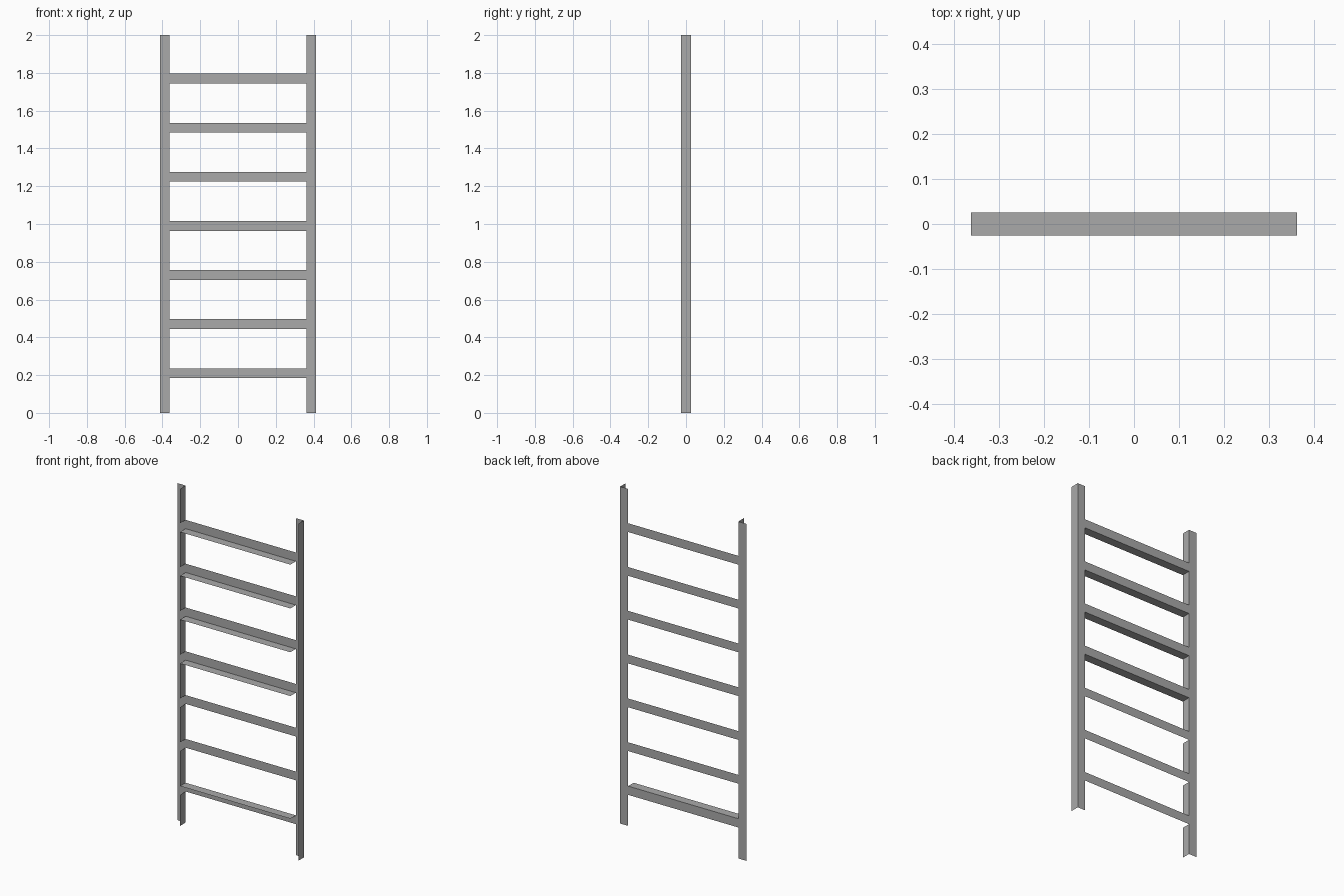
import bpy
import bmesh

cube = bpy.data.objects.get("Cube")
if cube:
    bpy.data.objects.remove(cube, do_unlink=True)

# Main dimensions
HEIGHT = 2.0
OUTER = 0.414            # half width over the rails
LEG = 0.052              # leg width of the angle section
INNER = OUTER - LEG
BACK, FRONT = LEG / 2, -LEG / 2
FIRST, PITCH, COUNT = 0.184, 0.26, 7
RUNGS = [(FIRST + PITCH * i, FIRST + PITCH * i + LEG) for i in range(COUNT)]

steel = bpy.data.materials.new("grey_steel")
steel.use_nodes = True
GREY = (0.40, 0.40, 0.40, 1.0)
steel.diffuse_color = GREY
steel.node_tree.nodes["Principled BSDF"].inputs["Base Color"].default_value = GREY


def sheet_object(name, quads):
    """Make one thin sheet part from welded four-cornered panels."""
    bm = bmesh.new()
    for corners in quads:
        bm.faces.new([bm.verts.new(c) for c in corners])
    bmesh.ops.remove_doubles(bm, verts=bm.verts[:], dist=1e-5)
    mesh = bpy.data.meshes.new(name)
    bm.to_mesh(mesh)
    bm.free()
    mesh.materials.append(steel)
    obj = bpy.data.objects.new(name, mesh)
    bpy.context.collection.objects.link(obj)
    return obj


def plate(x0, x1, z0, z1):
    """Upright panel in the back plane, facing the back."""
    return [(x0, BACK, z0), (x0, BACK, z1), (x1, BACK, z1), (x1, BACK, z0)]


def web(x, z0, z1):
    """Upright panel running front to back, facing +x."""
    return [(x, FRONT, z0), (x, BACK, z0), (x, BACK, z1), (x, FRONT, z1)]


def shelf(x0, x1, z):
    """Level panel running front to back."""
    return [(x0, FRONT, z), (x1, FRONT, z), (x1, BACK, z), (x0, BACK, z)]


# Rails: angle sections turned the same way; the right one is notched at the rungs
levels = [0.0] + [z for rung in RUNGS for z in rung] + [HEIGHT]
for name, x0, notched in (("right_rail", -OUTER, True), ("left_rail", INNER, False)):
    quads = []
    for i, (z0, z1) in enumerate(zip(levels, levels[1:])):
        quads.append(plate(x0, x0 + LEG, z0, z1))
        if not (notched and i % 2):
            quads.append(web(x0 + LEG, z0, z1))
    sheet_object(name, quads)

# Rungs: lowest has its shelf on top, the next two are flat, the rest have it below
for i, (z0, z1) in enumerate(RUNGS):
    quads = [plate(-INNER, INNER, z0, z1)]
    if i == 0:
        quads.append(shelf(-INNER, INNER, z1))
    elif i >= 3:
        quads.append(shelf(-INNER, INNER, z0))
    sheet_object(f"rung_{i + 1}", quads)
